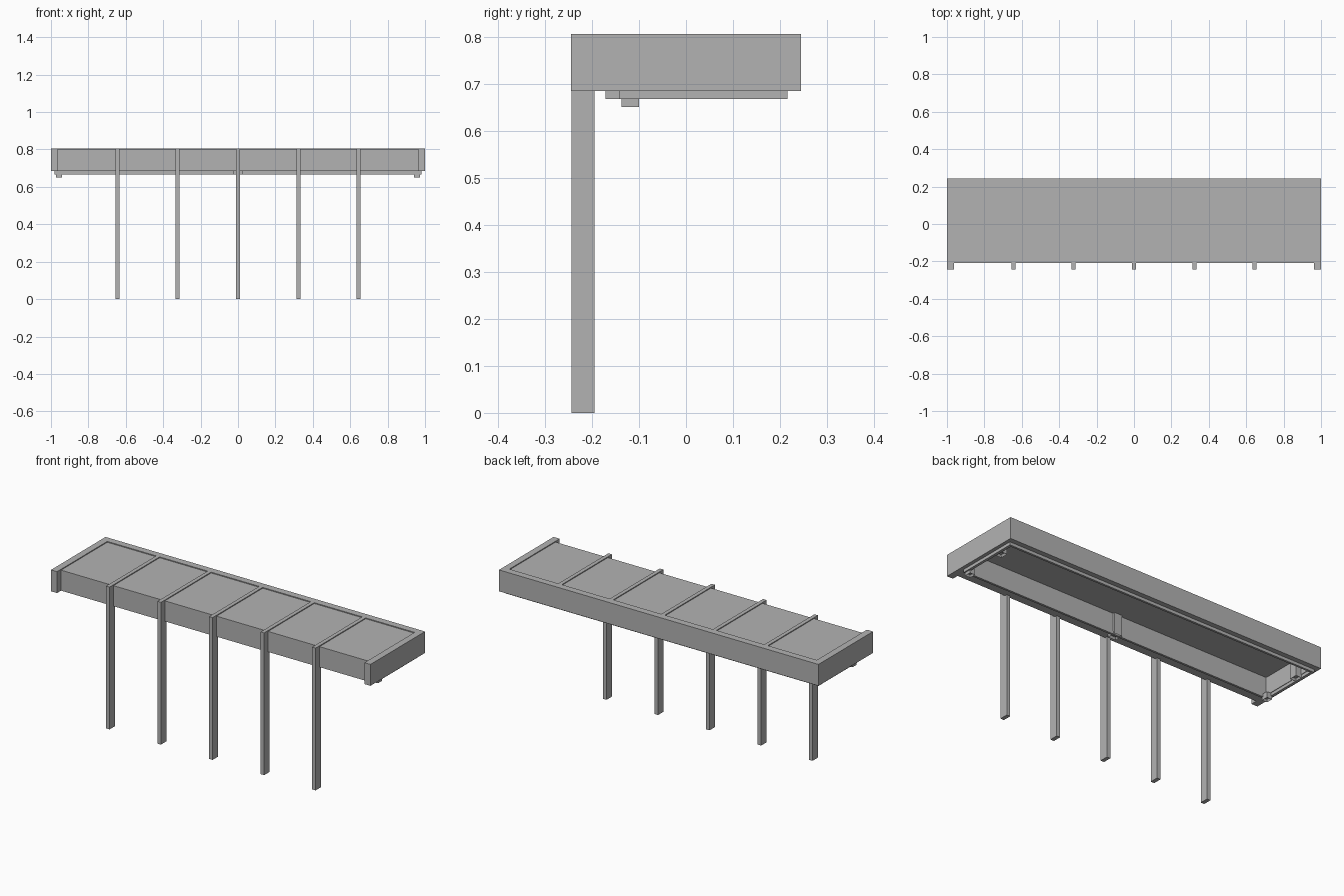
import bpy, bmesh
from mathutils import Vector

cube = bpy.data.objects.get("Cube")
if cube:
    bpy.data.objects.remove(cube, do_unlink=True)

grey = bpy.data.materials.new("plain grey")
grey.use_nodes = True
grey.diffuse_color = (0.45, 0.45, 0.45, 1)
grey.node_tree.nodes["Principled BSDF"].inputs["Base Color"].default_value = grey.diffuse_color


def box(name, x, y, z, socket=0):
    """Box from (min, max) ranges; socket recesses the underside by that inset."""
    bm = bmesh.new()
    bmesh.ops.create_cube(bm, size=1)
    for v in bm.verts:
        v.co = Vector(r[0] if c < 0 else r[1] for c, r in zip(v.co, (x, y, z)))
    if socket:
        bm.normal_update()
        under = min(bm.faces, key=lambda f: f.normal.z)
        bmesh.ops.inset_individual(bm, faces=[under], thickness=socket)
        for v in under.verts:
            v.co.z += 0.012
    mesh = bpy.data.meshes.new(name)
    bm.to_mesh(mesh)
    bm.free()
    mesh.materials.append(grey)
    ob = bpy.data.objects.new(name, mesh)
    bpy.context.collection.objects.link(ob)
    return ob


def mirrored(name, x, y, z, socket=0):
    """Matching boxes on the left (+x) and right (-x)."""
    box("left_" + name, x, y, z, socket)
    box("right_" + name, (-x[1], -x[0]), y, z, socket)


TOP, BASE, LIP, CEIL = 0.805, 0.684, 0.667, 0.785
FRONT, BACK = -0.244, 0.244

# Canopy shell, open underneath
box("roof_panel", (-0.97, 0.97), (-0.208, 0.23), (CEIL, TOP - 0.005))
box("front_fascia", (-0.97, 0.97), (-0.208, -0.132), (BASE, TOP - 0.005))
box("back_fascia", (-1, 1), (0.205, BACK), (BASE, TOP))
mirrored("end_beam", (0.962, 1), (FRONT, BACK), (BASE, TOP))

# Thin lip framing the opening
mirrored("end_lip", (0.965, 0.98), (-0.142, 0.216), (LIP, BASE))
box("front_lip", (-0.98, 0.98), (-0.142, -0.13), (LIP, BASE))
box("back_lip", (-0.98, 0.98), (0.204, 0.216), (LIP, BASE))

# Posts with roof ribs running back from their tops
for i, px in enumerate((-0.645, -0.323, 0, 0.323, 0.645)):
    span = (px - 0.011, px + 0.011)
    box(f"post_{i + 1}", span, (-0.243, -0.195), (0, TOP))
    box(f"roof_rib_{i + 1}", span, (-0.243, 0.235), (CEIL, TOP))

# Hanging sockets inside the canopy
box("centre_socket", (-0.024, 0.024), (-0.171, -0.12), (LIP, CEIL), 0.01)
mirrored("back_socket", (0.93, 0.968), (0.09, 0.135), (LIP, CEIL - 0.03), 0.009)
mirrored("front_socket", (0.94, 0.972), (-0.137, -0.1), (0.65, BASE), 0.007)
